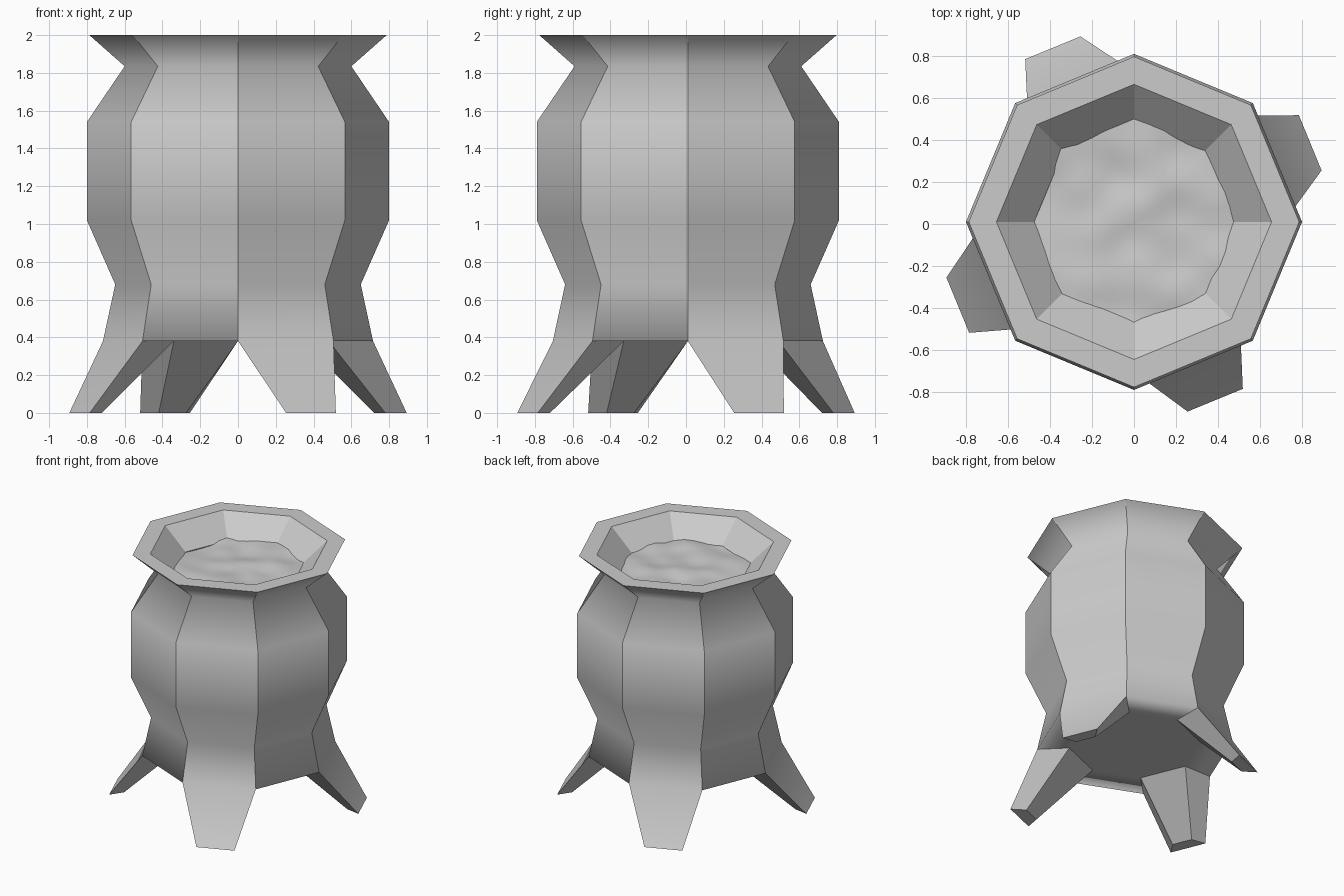
import bpy, bmesh, math
from mathutils import Vector, noise

if "Cube" in bpy.data.objects:
    bpy.data.objects.remove(bpy.data.objects["Cube"])

CY = 0.01          # slight offset of the pot in depth
SIDES = 8


def ring(bm, r, z, n=SIDES):
    return [bm.verts.new((r * math.cos(2 * math.pi * i / n),
                          r * math.sin(2 * math.pi * i / n) + CY, z)) for i in range(n)]


def bridge(bm, a, b):
    n = len(a)
    for i in range(n):
        bm.faces.new((a[i], a[(i + 1) % n], b[(i + 1) % n], b[i]))


def finish(bm, name):
    bmesh.ops.recalc_face_normals(bm, faces=bm.faces)
    for f in bm.faces:
        f.smooth = True
    me = bpy.data.meshes.new(name)
    bm.to_mesh(me)
    bm.free()
    ob = bpy.data.objects.new(name, me)
    bpy.context.collection.objects.link(ob)
    return ob


# Cauldron shell: outer wall, flared rim, inner wall, four legs pulled from the base
outer = [(0.715, 0.38), (0.65, 0.68), (0.80, 1.02), (0.80, 1.54), (0.60, 1.835), (0.787, 2.0)]
inner = [(0.655, 2.0), (0.475, 1.835), (0.67, 1.54), (0.67, 1.02), (0.53, 0.70), (0.50, 0.50)]

bm = bmesh.new()
rings = [ring(bm, r, z) for r, z in outer + inner]
for a, b in zip(rings, rings[1:]):
    bridge(bm, a, b)
bm.faces.new(rings[-1])

# Underside with an inset ring that carries the legs on every second side
base = rings[0]
inset = ring(bm, 0.48, 0.38)
bm.faces.new(inset)
foot = [(0.255, -0.893), (0.518, -0.785), (0.42, -0.72), (0.275, -0.78)]
for i in range(SIDES):
    j = (i + 1) % SIDES
    top = (base[i], base[j], inset[j], inset[i])
    if i % 2:
        bm.faces.new(top)
        continue
    a = math.radians(45 * i + 90)      # leg 0 is the front one turned by a quarter
    c, s = math.cos(a), math.sin(a)
    low = [bm.verts.new((x * c - y * s, x * s + y * c, 0)) for x, y in foot]
    bridge(bm, top, low)
    bm.faces.new(low)

# Upright edges stay crisp, horizontal bends of the outer wall are smooth
soft = {v for r in rings[:5] for v in r}
for e in bm.edges:
    p, q = e.verts
    level = abs(p.co.z - q.co.z) < 1e-4
    e.smooth = level and p in soft and q in soft
finish(bm, "cauldron")

# Lumpy brew surface just at the neck
bm = bmesh.new()
N, RINGS, R = 40, 12, 0.52
discs = [ring(bm, R * k / RINGS, 1.845, N) for k in range(1, RINGS + 1)]
mid = bm.verts.new((0, CY, 1.845))
for i in range(N):
    bm.faces.new((mid, discs[0][i], discs[0][(i + 1) % N]))
for a, b in zip(discs, discs[1:]):
    bridge(bm, a, b)
for v in bm.verts:
    v.co.z += 0.03 * noise.noise(Vector((v.co.x * 5, v.co.y * 5, 3.3)))
finish(bm, "brew")
